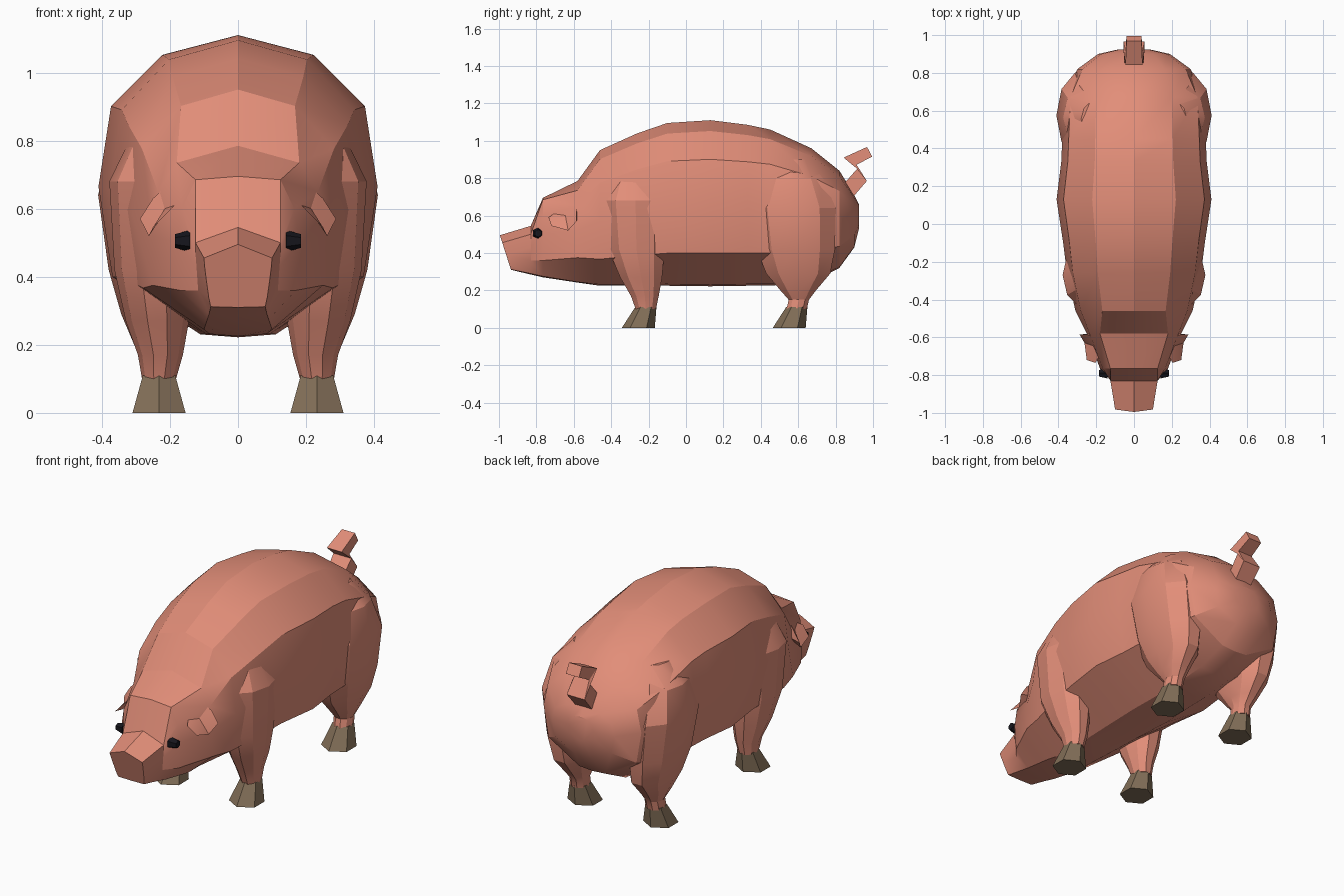
import bpy, bmesh, math
from mathutils import Vector

if "Cube" in bpy.data.objects:
    bpy.data.objects.remove(bpy.data.objects["Cube"])


def material(name, rgb):
    m = bpy.data.materials.new(name)
    m.diffuse_color = (*rgb, 1)
    m.use_nodes = True
    m.node_tree.nodes["Principled BSDF"].inputs["Base Color"].default_value = m.diffuse_color
    return m


skin = material("skin", (0.76, 0.27, 0.19))
horn = material("hoof", (0.22, 0.155, 0.095))
black = material("eye", (0.008, 0.008, 0.012))


def finish(bm, name, mat, mirror=False, angle=25):
    bmesh.ops.recalc_face_normals(bm, faces=bm.faces)
    mesh = bpy.data.meshes.new(name)
    bm.to_mesh(mesh)
    bm.free()
    mesh.materials.append(mat)
    ob = bpy.data.objects.new(name, mesh)
    bpy.context.collection.objects.link(ob)
    bpy.ops.object.select_all(action='DESELECT')
    ob.select_set(True)
    bpy.context.view_layer.objects.active = ob
    if angle:
        bpy.ops.object.shade_smooth_by_angle(angle=math.radians(angle))
    if mirror:
        ob.modifiers.new("mirror", 'MIRROR')
    return ob


def loft(name, rings, mat, **kw):
    """Skin a list of equal-length point rings and cap both ends."""
    bm = bmesh.new()
    rows = [[bm.verts.new(p) for p in ring] for ring in rings]
    n = len(rows[0])
    for a, b in zip(rows, rows[1:]):
        for i in range(n):
            j = (i + 1) % n
            bm.faces.new((a[i], a[j], b[j], b[i]))
    bm.faces.new(rows[0])
    bm.faces.new(rows[-1])
    return finish(bm, name, mat, **kw)


def oval(z, cx, cy, rx, ry, n, phase):
    return [(cx + rx * math.cos(phase + math.tau * i / n),
             cy + ry * math.sin(phase + math.tau * i / n), z) for i in range(n)]


def closed(half, y_of):
    """Mirror a top-to-bottom half section into a full ring."""
    pts = half + [(-x, z) for x, z in half[-2:0:-1]]
    return [(x, y_of(z), z) for x, z in pts]


# Body and head: one loft from snout to rump
snout = [(0, .495), (.1, .455), (.098, .43), (.093, .39), (.086, .34), (.08, .312), (0, .31)]
muzzle = [(0, .545), (.125, .5), (.125, .47), (.122, .43), (.117, .36), (.085, .29), (0, .285)]
brow = [(0, .695), (.125, .685), (.165, .6), (.18, .5), (.17, .36), (.09, .275), (0, .27)]
nape = [(0, .785), (.18, .735), (.235, .65), (.25, .52), (.25, .375), (.1, .245), (0, .242)]
rings = [closed(snout, lambda z: -.995 + (.495 - z) * .32)]
for half, y in ((muzzle, -.83), (brow, -.765), (nape, -.58)):
    rings.append(closed(half, lambda z: y))

profile = [(0, 1), (.54, .87), (.91, .53), (1, 0), (.9, -.6), (.27, -.98), (0, -1)]
trunk = [  # y, top, bottom, half width, widest height
    (-.46, .95, .225, .31, .58), (-.26, 1.04, .225, .355, .63),
    (-.1, 1.095, .225, .375, .66), (.13, 1.11, .222, .41, .665),
    (.33, 1.085, .225, .385, .665), (.45, 1.06, .225, .38, .665),
    (.67, .96, .245, .37, .64), (.82, .84, .32, .3, .61),
    (.9, .71, .43, .19, .59), (.925, .66, .53, .08, .6)]
for y, top, bot, w, mid in trunk:
    half = [(fx * w, mid + fz * ((top - mid) if fz > 0 else (mid - bot))) for fx, fz in profile]
    rings.append(closed(half, lambda z: y))
loft("body", rings, skin)

# Legs
front = [(.1, .232, -.215, .05, .057), (.17, .228, -.22, .066, .078),
         (.27, .237, -.24, .093, .118), (.42, .25, -.265, .113, .158),
         (.68, .25, -.27, .128, .18), (.82, .22, -.27, .09, .12)]
rear = [(.1, .232, .592, .05, .057), (.15, .23, .603, .05, .057),
        (.2, .235, .6, .07, .1), (.29, .238, .6, .105, .18),
        (.42, .25, .587, .13, .22), (.64, .268, .575, .143, .238),
        (.8, .25, .565, .125, .175), (.9, .2, .555, .08, .1)]
for name, table in (("front_legs", front), ("rear_legs", rear)):
    loft(name, [oval(*row, 10, 0) for row in table], skin, mirror=True)

# Hooves
for name, y in (("front_hooves", -.215), ("rear_hooves", .592)):
    loft(name, [oval(0, .232, y - .04, .09, .088, 6, math.pi / 2),
                oval(.11, .232, y, .055, .057, 6, math.pi / 2)],
         horn, mirror=True, angle=0)

# Ears: a cupped leaf with a hollow front and a bulging back
bm = bmesh.new()
rim = [bm.verts.new(p) for p in (
    (.165, -.67, .635), (.2, -.605, .675), (.25, -.585, .63), (.288, -.585, .57),
    (.262, -.63, .52), (.25, -.72, .545), (.205, -.735, .59))]
hollow = bm.verts.new((.215, -.645, .6))
back = bm.verts.new((.215, -.58, .59))
for a, b in zip(rim, rim[1:] + rim[:1]):
    bm.faces.new((a, b, hollow))
    bm.faces.new((b, a, back))
finish(bm, "ears", skin, mirror=True)

# Eyes
bm = bmesh.new()
bmesh.ops.create_cone(bm, cap_ends=True, segments=6, radius1=.032, radius2=.02, depth=.045)
for v in bm.verts:
    v.co = Vector((v.co.z + .163, v.co.x - .79, v.co.y + .505))
finish(bm, "eyes", black, mirror=True, angle=0)

# Tail: square-section zigzag
kinks = [((.84, .765), (.885, .69)), ((.915, .85), (.967, .785)),
         ((.843, .91), (.912, .872)), ((.968, .967), (.995, .915))]
loft("tail", [[(-w, *a), (w, *a), (w, *b), (-w, *b)]
              for (a, b), w in zip(kinks, (.05, .055, .045, .04))], skin, angle=0)
